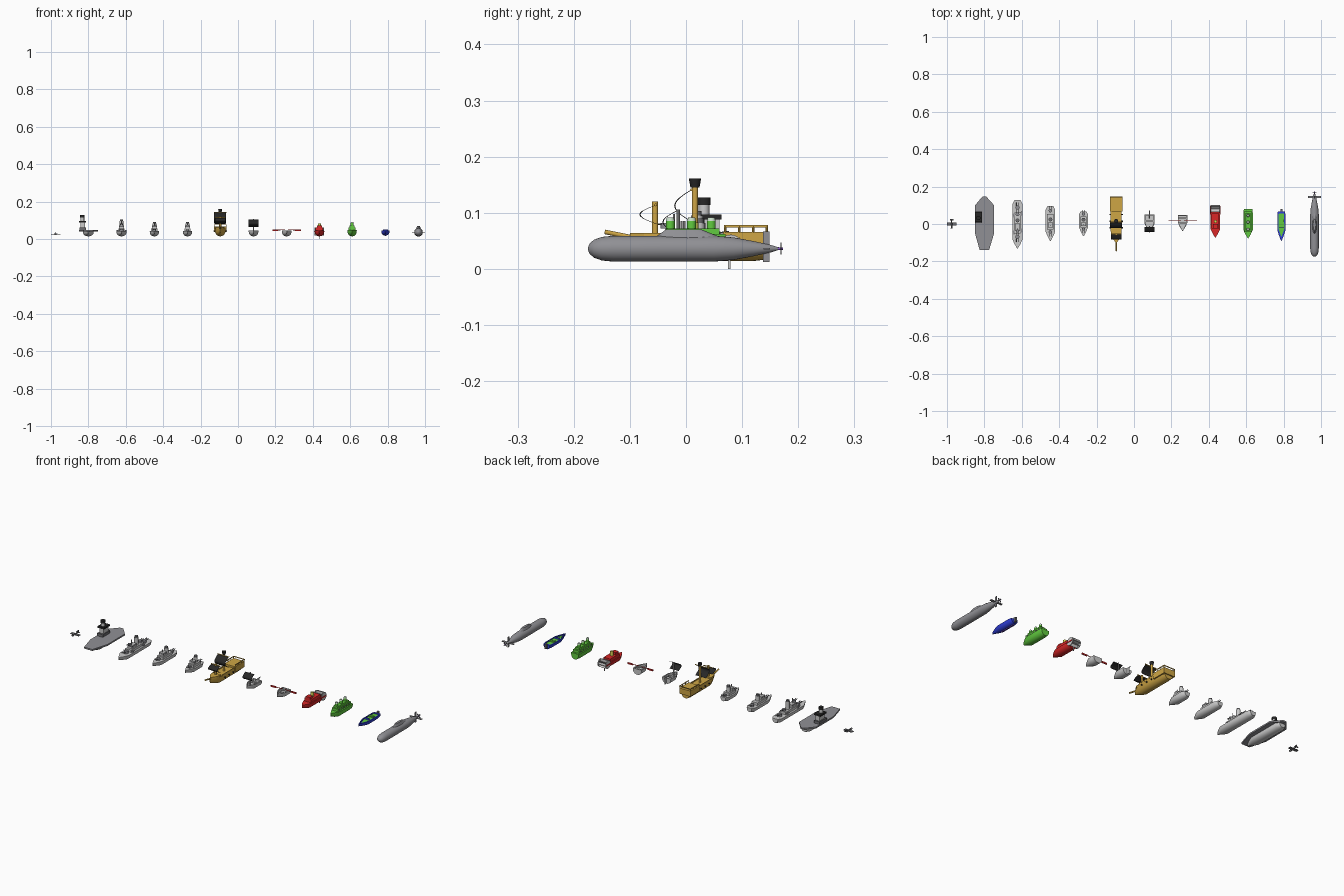
import bpy, bmesh, math
from mathutils import Vector

if "Cube" in bpy.data.objects:
    bpy.data.objects.remove(bpy.data.objects["Cube"])

COL = dict(dark=(.15, .15, .16), black=(.02, .02, .02), steel=(.28, .28, .3), wood=(.62, .38, .06),
           red=(.7, .02, .02), green=(.12, .6, .05), blue=(.03, .05, .7), yellow=(.75, .7, .1),
           purple=(.25, .1, .6), pale=(.6, .75, .6))
MATS = {}


def finish(bm, name, color=None, smooth=True):
    bmesh.ops.recalc_face_normals(bm, faces=bm.faces)
    me = bpy.data.meshes.new(name)
    bm.to_mesh(me)
    bm.free()
    ob = bpy.data.objects.new(name, me)
    bpy.context.collection.objects.link(ob)
    if color:
        if color not in MATS:
            MATS[color] = bpy.data.materials.new(color)
            MATS[color].diffuse_color = (*COL[color], 1)
        me.materials.append(MATS[color])
    if smooth:
        bpy.ops.object.select_all(action='DESELECT')
        ob.select_set(True)
        bpy.context.view_layer.objects.active = ob
        bpy.ops.object.shade_smooth_by_angle(angle=math.radians(35))
    return ob


def box(name, x, y, z, color=None):
    """x, y, z are (min, max) ranges."""
    bm = bmesh.new()
    bmesh.ops.create_cube(bm, size=1)
    for v in bm.verts:
        v.co = [r[0] if c < 0 else r[1] for c, r in zip(v.co, (x, y, z))]
    return finish(bm, name, color, False)


def rod(name, a, b, r, color=None, r2=None, n=16):
    a, b = Vector(a), Vector(b)
    bm = bmesh.new()
    bmesh.ops.create_cone(bm, cap_ends=True, segments=n, radius1=r, radius2=r if r2 is None else r2,
                          depth=(b - a).length)
    q = Vector((0, 0, 1)).rotation_difference(b - a)
    for v in bm.verts:
        v.co = q @ v.co + (a + b) / 2
    return finish(bm, name, color)


def slab(name, pts, z0, z1, color=None):
    bm = bmesh.new()
    f = bm.faces.new([bm.verts.new((x, y, z0)) for x, y in pts])
    g = bmesh.ops.extrude_face_region(bm, geom=[f])
    bmesh.ops.translate(bm, vec=(0, 0, z1 - z0), verts=[v for v in g['geom'] if isinstance(v, bmesh.types.BMVert)])
    return finish(bm, name, color, False)


def hull(name, x, y0, y1, w, z0, z1, color=None, bow=.045, stern=1.0, well=None, in_color=None):
    """Round-bottomed hull: pointed bow at y0, stern width factor at y1, optional open well depth."""
    st = [(y0, .04), (y0 + bow * .5, .58), (y0 + bow, 1), (y1 - .02, 1), (y1, stern)]
    bm = bmesh.new()
    rings = []
    for y, k in st:
        d = (z1 - z0) * (.45 + .55 * min(1, k))
        ring = [bm.verts.new((x - w * k * math.cos(math.pi * i / 12) if 0 < i < 12 else x + (-w if i == 0 else w) * k,
                y, z1 - d * math.sin(math.pi * i / 12) ** .7 if 0 < i < 12 else z1)) for i in range(13)]
        rings.append(ring)
    for a, b in zip(rings, rings[1:]):
        for i in range(12):
            bm.faces.new((a[i], a[i + 1], b[i + 1], b[i]))
    bm.faces.new(rings[0])
    bm.faces.new(rings[-1])
    if well:
        edge = [r[0] for r in rings] + [r[-1] for r in reversed(rings)]
        c = Vector((x, (y0 + y1) / 2, 0))
        rim = [bm.verts.new((x + (v.co.x - x) * .8, c.y + (v.co.y - c.y) * .88, z1)) for v in edge]
        low = [bm.verts.new(v.co - Vector((0, 0, well))) for v in rim]
        for p, q in ((edge, rim), (rim, low)):
            for i in range(len(p)):
                j = (i + 1) % len(p)
                bm.faces.new((p[i], p[j], q[j], q[i]))
        bm.faces.new(low)
    else:
        for a, b in zip(rings, rings[1:]):
            bm.faces.new((a[0], a[-1], b[-1], b[0]))
    return finish(bm, name, color)


def sail(name, x, w, y, ztop, zbot, bulge):
    bm = bmesh.new()
    rows = []
    for i in range(13):
        t = i / 12
        yy = y - bulge * math.sin(math.pi * t)
        rows.append([bm.verts.new((x + s * w, yy + o, ztop + (zbot - ztop) * t))
                     for s, o in ((-1, 0), (1, 0), (1, .002), (-1, .002))])
    for a, b in zip(rows, rows[1:]):
        for i in range(4):
            bm.faces.new((a[i], a[(i + 1) % 4], b[(i + 1) % 4], b[i]))
    bm.faces.new(rows[0])
    bm.faces.new(rows[-1])
    return finish(bm, name, 'black')


def turret(x, y, z, s, d):
    rod('turret', (x, y, z), (x, y, z + .012 * s), .011 * s, 'steel')
    for o in (-.005, .005):
        rod('gun_barrel', (x + o * s, y, z + .008 * s), (x + o * s, y + d * .028 * s, z + .011 * s), .0018 * s, 'dark', n=8)


# Small aeroplane
X = -.975
rod('plane_body', (X, -.025, .025), (X, .027, .027), .005, 'dark', .002)
box('plane_wing', (X - .025, X + .025), (-.008, .009), (.022, .025), 'dark')
box('plane_tail', (X - .01, X + .01), (.018, .027), (.026, .028), 'dark')
box('plane_fin', (X - .001, X + .001), (.018, .028), (.027, .037), 'dark')

# Aircraft carrier
X = -.8
hull('carrier_hull', X, -.125, .13, .029, .014, .042, bow=.06, stern=.6)
slab('flight_deck', [(-.79, .147), (-.81, .147), (-.85, .1), (-.85, -.05), (-.825, -.14), (-.775, -.14),
                     (-.748, -.05), (-.748, .1)], .04, .048, 'steel')
box('island_base', (-.848, -.814), (.005, .068), (.048, .062), 'dark')
box('island', (-.842, -.818), (.015, .06), (.062, .088))
box('island_bridge', (-.85, -.812), (.012, .063), (.088, .097), 'black')
rod('island_funnel', (-.832, .032, .097), (-.832, .032, .118), .01)
rod('island_cap', (-.832, .032, .114), (-.832, .032, .127), .012, 'black')

# Three warships from large to small
for name, X, y0, y1, w, s in (('battleship', -.623, -.132, .127, .027, 1), ('cruiser', -.447, -.092, .097, .025, .85),
                              ('destroyer', -.27, -.066, .068, .025, .75)):
    hull(name + '_hull', X, y0, y1, w, .014, .042, bow=.05, stern=.6)
    L = y1 - y0
    m = (y0 + y1) / 2 + .012
    box(name + '_deckhouse', (X - .017, X + .017), (m - L * .23, m + L * .2), (.042, .056))
    box(name + '_bridge', (X - .013, X + .013), (m - L * .18, m - L * .03), (.056, .072))
    box(name + '_windows', (X - .0135, X + .0135), (m - L * .182, m - L * .05), (.064, .068), 'dark')
    top = .103 if s == 1 else .09
    rod(name + '_funnel', (X, m + .01, .056), (X, m + .01, top - .008), .0105)
    rod(name + '_funnel_cap', (X, m + .01, top - .01), (X, m + .01, top), .0085, 'dark')
    rod(name + '_mast', (X, m - L * .12, .07), (X, m - L * .12, top - .005), .002, n=8)
    turret(X, m - L * .3, .042, s, -1)
    turret(X, m + L * .3, .042, s, 1)
    if s == 1:
        turret(X, m - .046, .072, .8, -1)
        turret(X, m + .042, .056, .9, 1)
        for d in (-1, 1):
            for yy in (-.04, .05):
                turret(X + d * .02, yy, .042, .55, d)

# Galleon
X = -.095
hull('galleon_hull', X, -.105, .14, .029, .014, .056, 'wood', bow=.06, stern=.9)
slab('forecastle', [(X - .024, -.045), (X - .02, -.075), (X - .003, -.1), (X + .003, -.1), (X + .02, -.075),
                    (X + .024, -.045)], .056, .064, 'wood')
box('stern_castle', (X - .033, X + .033), (.066, .146), (.036, .066), 'wood')
rod('bowsprit', (X, -.085, .054), (X, -.145, .066), .004, 'wood')
for s in (-1, 1):
    box('stern_rail', (X + s * .032 - .0015, X + s * .032 + .0015), (.068, .146), (.074, .078), 'wood')
    box('waist_rail', (X + s * .028 - .0015, X + s * .028 + .0015), (-.04, .066), (.056, .062), 'wood')
    for y in (.07, .095, .12, .144):
        rod('rail_post', (X + s * .032, y, .064), (X + s * .032, y, .076), .002, 'wood', n=8)
    for y in (-.02, .015, .05):
        rod('cannon', (X + s * .02, y, .043), (X + s * .035, y, .043), .003, 'black', n=10)
box('stern_back_rail', (X - .033, X + .033), (.143, .146), (.074, .078), 'wood')
rod('main_mast', (X, .016, .05), (X, .016, .152), .0055, 'wood')
rod('crows_nest', (X, .016, .145), (X, .016, .161), .008, 'black', .011)
rod('fore_mast', (X, -.055, .05), (X, -.055, .12), .0055, 'wood')
sail('main_sail', X, .032, .009, .141, .084, .03)
sail('fore_sail', X, .027, -.053, .114, .08, .03)
rod('main_yard', (X - .034, .01, .141), (X + .034, .01, .141), .0025, 'wood', n=8)
rod('fore_yard', (X - .028, -.054, .114), (X + .028, -.054, .114), .0025, 'wood', n=8)

# Small sailing boat
X = .083
hull('sailboat_hull', X, -.045, .05, .026, .014, .044, well=.014)
rod('sailboat_mast', (X, -.014, .028), (X, -.014, .106), .003, n=10)
sail('sailboat_sail', X, .027, -.018, .103, .064, .024)
box('sailboat_seat', (X - .022, X + .022), (.012, .022), (.037, .04))
rod('tiller', (X, .03, .047), (X, .072, .047), .002, n=8)
box('sailboat_rudder', (X - .0015, X + .0015), (.05, .064), (.015, .047))

# Rowing boat with oars
X = .26
hull('rowboat_hull', X, -.038, .047, .026, .014, .044, well=.014)
for y in (.0, .026):
    box('rowboat_seat', (X - .021, X + .021), (y, y + .009), (.036, .039))
for s in (-1, 1):
    rod('oar_shaft', (X + s * .008, .02, .049), (X + s * .05, .02, .048), .0018, 'red', n=8)
    box('oar_blade', sorted((X + s * .045, X + s * .076)), (.0175, .0225), (.043, .051), 'red')

# Paddle steamer
X = .435
hull('steamer_hull', X, -.073, .072, .025, .014, .044, 'red')
box('steamer_cabin', (X - .02, X + .02), (-.025, .055), (.044, .06), 'red')
box('wheelhouse', (X - .013, X + .013), (-.025, .0), (.06, .071), 'red')
rod('steamer_funnel', (X, .014, .06), (X, .014, .083), .008, 'yellow')
for s in (-1, 1):
    rod('paddle_rim', (X + s * .022, .08, .04), (X + s * .025, .08, .04), .021, n=20)
    box('paddle_arm', sorted((X + s * .0255, X + s * .0275)), (.05, .095), (.037, .043), 'red')
for i in range(4):
    a = math.pi * i / 4
    p = box('paddle_board', (X - .023, X + .023), (-.0225, .0225), (-.001, .001))
    p.location = (0, .08, .04)
    p.rotation_euler.x = a
box('steamer_rudder', (X - .0015, X + .0015), (.075, .079), (0, .02))

# Ferry
X = .61
hull('ferry_hull', X, -.077, .08, .025, .014, .048, 'green', stern=.9)
box('ferry_cabin', (X - .018, X + .018), (-.042, .07), (.048, .062), 'green')
box('ferry_upper_cabin', (X - .013, X + .013), (-.036, .06), (.062, .072), 'green')
for y in (-.028, .01, .045):
    rod('ferry_funnel', (X, y, .07), (X, y, .085), .008, 'green')
    rod('ferry_funnel_top', (X, y, .085), (X, y, .092), .008, 'pale', .006)
for s in (-1, 1):
    for i in range(5):
        y = -.03 + i * .021
        rod('ferry_porthole', (X + s * .0175, y, .055), (X + s * .0195, y, .055), .004, 'dark', n=12)

# Speedboat
X = .788
hull('speedboat_hull', X, -.092, .068, .022, .018, .044, 'blue', bow=.06, stern=.85, well=.006)
slab('speedboat_floor', [(X - .014, .056), (X - .016, -.025), (X, -.07), (X + .016, -.025), (X + .014, .056)],
     .037, .041, 'green')
box('windscreen', (X - .013, X + .013), (-.022, -.018), (.041, .05), 'blue')
box('speedboat_seat', (X - .013, X + .013), (.012, .024), (.041, .047), 'green')
box('outboard_motor', (X - .005, X + .005), (.066, .08), (.025, .05), 'dark')
box('speedboat_keel', (X - .002, X + .002), (-.03, .06), (.015, .02), 'purple')

# Submarine body lofted by spinning a profile about y
X, Z = .965, .036
bm = bmesh.new()
prof = [(-.175, .001), (-.172, .009), (-.164, .016), (-.15, .021), (-.13, .023), (.05, .023), (.085, .02),
        (.12, .0135), (.15, .007), (.166, .002)]
vs = [bm.verts.new((X + r, y, Z)) for y, r in prof]
es = [bm.edges.new(p) for p in zip(vs, vs[1:])]
bmesh.ops.spin(bm, geom=vs + es, cent=(X, 0, Z), axis=(0, 1, 0), angle=2 * math.pi, steps=24)
bmesh.ops.remove_doubles(bm, verts=bm.verts, dist=.00005)
bmesh.ops.holes_fill(bm, edges=bm.edges)
finish(bm, 'submarine_body', 'steel')
# Conning tower
bm = bmesh.new()
low, high = [[bm.verts.new((X + a * math.cos(t), c + b * math.sin(t), z)) for t in
              [2 * math.pi * i / 20 for i in range(20)]] for a, b, c, z in ((.013, .065, .005, .053), (.007, .032, -.004, .07))]
for i in range(20):
    j = (i + 1) % 20
    bm.faces.new((low[i], low[j], high[j], high[i]))
bm.faces.new(high)
bm.faces.new(low)
finish(bm, 'conning_tower', 'steel')
# Tail fins and propeller
box('tail_rudder', (X - .0015, X + .0015), (.137, .149), (.012, .067), 'steel')
box('tail_planes', (X - .035, X + .035), (.138, .15), (Z - .0015, Z + .0015), 'steel')
rod('propeller_hub', (X, .16, Z), (X, .173, Z), .003, 'purple', .002)
for i in range(4):
    p = box('propeller_blade', (.001, .012), (-.001, .001), (-.003, .003), 'dark')
    p.location = (X, .169, Z)
    p.rotation_euler.y = math.pi * i / 2 + .785

for m in bpy.data.materials:
    if m.users and not m.is_grease_pencil:
        m.use_nodes = True
        m.node_tree.nodes["Principled BSDF"].inputs["Base Color"].default_value = m.diffuse_color
